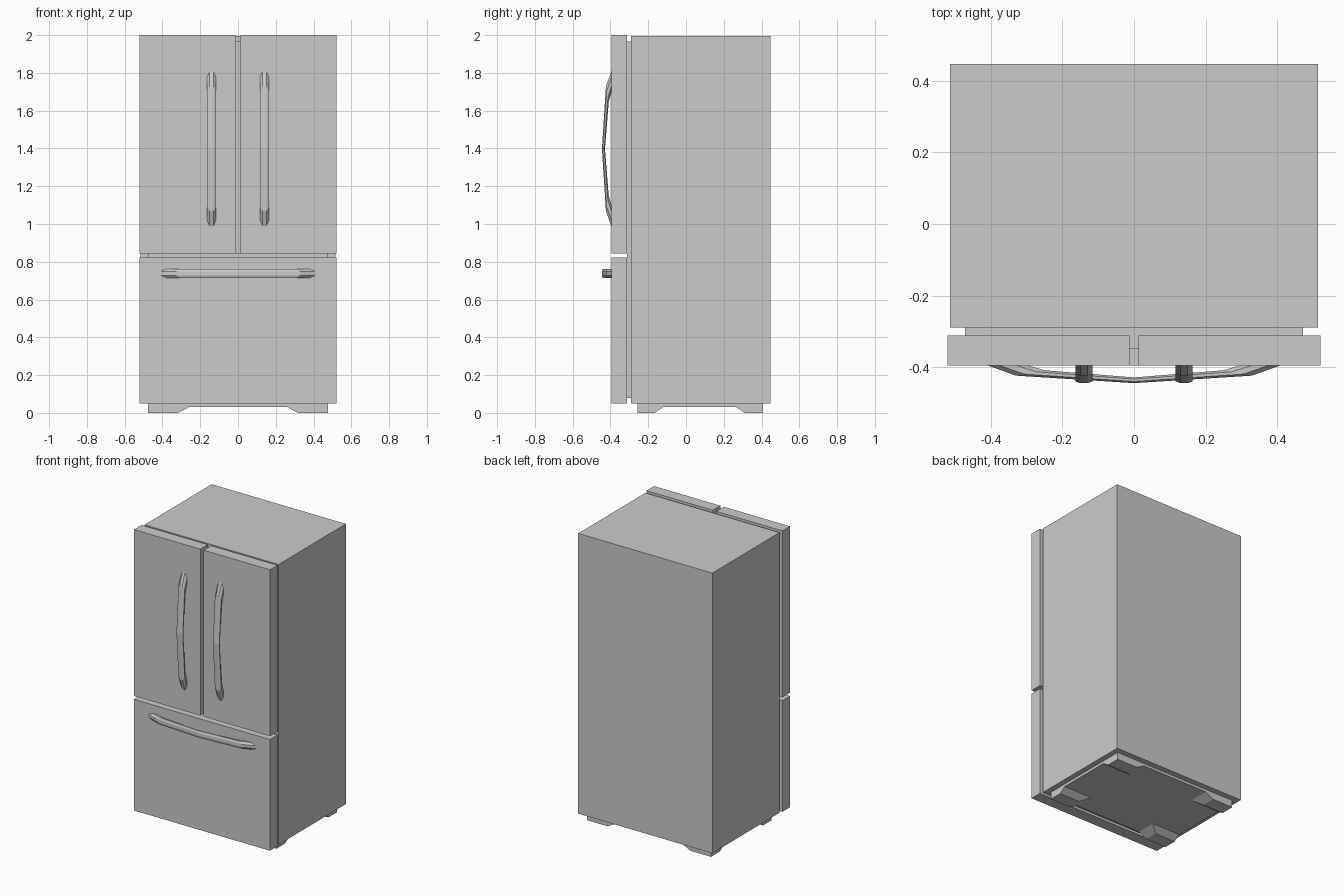
import bpy, bmesh
from math import sin, cos, pi
from mathutils import Vector

if "Cube" in bpy.data.objects:
    bpy.data.objects.remove(bpy.data.objects["Cube"])


def finish(name, bm):
    bmesh.ops.recalc_face_normals(bm, faces=bm.faces)
    mesh = bpy.data.meshes.new(name)
    bm.to_mesh(mesh)
    bm.free()
    obj = bpy.data.objects.new(name, mesh)
    bpy.context.collection.objects.link(obj)
    return obj


def loft(name, rings):
    """Skin a list of equal-length point rings and cap both ends."""
    bm = bmesh.new()
    rows = [[bm.verts.new(p) for p in ring] for ring in rings]
    n = len(rows[0])
    for a, b in zip(rows, rows[1:]):
        for i in range(n):
            j = (i + 1) % n
            bm.faces.new((a[i], a[j], b[j], b[i]))
    bm.faces.new(rows[0])
    bm.faces.new(rows[-1])
    return finish(name, bm)


def rect(x0, x1, y0, y1, z):
    return [(x0, y0, z), (x1, y0, z), (x1, y1, z), (x0, y1, z)]


def box(name, x0, x1, y0, y1, z0, z1):
    return loft(name, [rect(x0, x1, y0, y1, z0), rect(x0, x1, y0, y1, z1)])


def handle(name, place):
    """Bowed bar; place maps (along, across, y) to a world position."""
    half_width = 0.024
    # outer (along, y) and inner (along, y) edge of each station
    half = [((0.413, -0.394), (0.300, -0.394)),
            ((0.330, -0.424), (0.250, -0.409)),
            ((0.0, -0.445), (0.0, -0.429))]
    flip = [((-o[0], o[1]), (-i[0], i[1])) for o, i in half[1::-1]]
    rings = []
    for outer, inner in half + flip:
        outer, inner = Vector(outer), Vector(inner)
        mid, arm = (outer + inner) / 2, (outer - inner) / 2
        ring = []
        for k in range(8):
            a = (k + 0.5) * pi / 4
            p = mid + arm * (cos(a) / cos(pi / 8))
            ring.append(place(p.x, half_width * sin(a) / cos(pi / 8), p.y))
        rings.append(ring)
    return loft(name, rings)


# Cabinet, and the recessed seal between it and the doors
box("cabinet", -0.515, 0.515, -0.29, 0.447, 0.05, 1.995)
box("door_seal", -0.473, 0.473, -0.313, -0.289, 0.08, 1.967)

# Freezer drawer, and the strip behind the gap between the doors
box("freezer_drawer", -0.522, 0.522, -0.395, -0.312, 0.05, 0.822)
box("door_mullion", -0.013, 0.013, -0.349, -0.312, 0.845, 1.967)

# Two upper doors with vertical handles
for side, s in (("left", -1), ("right", 1)):
    x0, x1 = sorted((s * 0.013, s * 0.522))
    box(side + "_door", x0, x1, -0.395, -0.312, 0.845, 2.0)
    handle(side + "_door_handle",
           lambda t, w, y, s=s: (s * 0.14 + w, y, 1.398 + t))

# Drawer handle
handle("drawer_handle", lambda t, w, y: (t, y, 0.738 + w))

# Base plate and four corner feet with sloped inner sides
box("base_plate", -0.477, 0.477, -0.258, 0.407, 0.032, 0.051)
for side, s in (("left", -1), ("right", 1)):
    for end, yo, y_low, y_high in (("front", -0.258, -0.165, -0.118),
                                   ("back", 0.407, 0.31, 0.263)):
        loft(end + "_" + side + "_foot",
             [rect(s * 0.477, s * 0.318, yo, y_low, 0.0),
              rect(s * 0.477, s * 0.255, yo, y_high, 0.033)])
